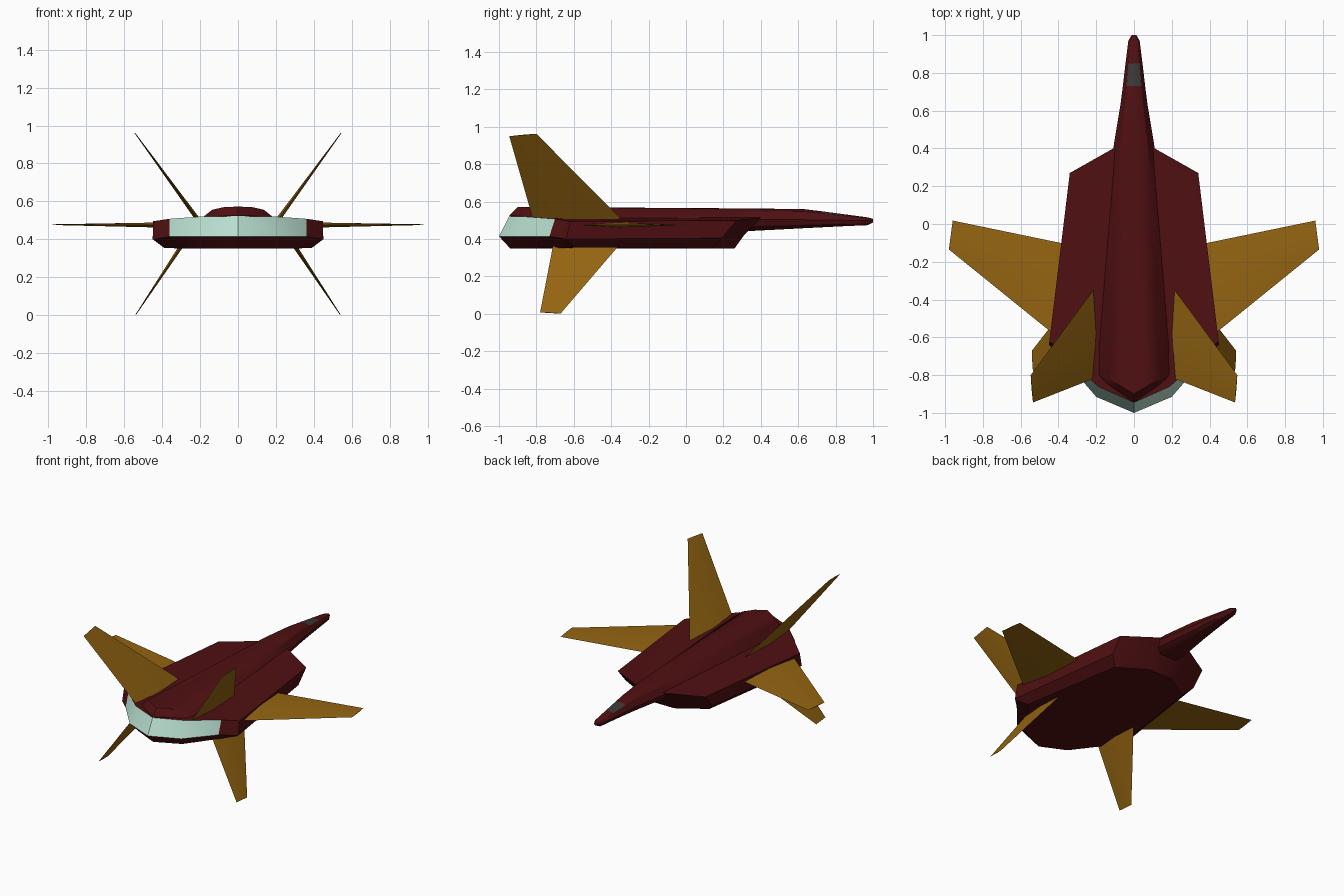
import bpy, bmesh, math
from mathutils import Vector

if "Cube" in bpy.data.objects:
    bpy.data.objects.remove(bpy.data.objects["Cube"])


def material(name, rgb):
    m = bpy.data.materials.new(name)
    m.diffuse_color = (*rgb, 1)
    m.use_nodes = True
    m.node_tree.nodes["Principled BSDF"].inputs["Base Color"].default_value = m.diffuse_color
    return m


RED = material("dark red", (0.08, 0.005, 0.006))
GOLD = material("bronze gold", (0.30, 0.13, 0.006))
PALE = material("pale exhaust", (0.50, 0.76, 0.65))
GREY = material("dark glass", (0.045, 0.04, 0.04))


def skin(name, rows, mats, paint=lambda r, c: 0, closed=False, mirror=True, angle=30):
    """Skin a grid of point rows, build the mirrored half too, and weld."""
    bm = bmesh.new()
    for s in (1, -1):
        grid = [[bm.verts.new((x * s, y, z)) for x, y, z in row] for row in rows]
        n = len(rows[0])
        for r in range(len(rows) - 1):
            for c in range(n if closed else n - 1):
                d = (c + 1) % n
                f = bm.faces.new((grid[r][c], grid[r][d], grid[r + 1][d], grid[r + 1][c]))
                f.material_index = paint(r, c)
        if closed:
            bm.faces.new(grid[0])
            bm.faces.new(grid[-1])
    bmesh.ops.remove_doubles(bm, verts=bm.verts, dist=1e-4)
    bmesh.ops.dissolve_degenerate(bm, edges=bm.edges, dist=1e-5)
    bmesh.ops.recalc_face_normals(bm, faces=bm.faces)
    me = bpy.data.meshes.new(name)
    bm.to_mesh(me)
    bm.free()
    for m in mats:
        me.materials.append(m)
    ob = bpy.data.objects.new(name, me)
    bpy.context.collection.objects.link(ob)
    bpy.ops.object.select_all(action='DESELECT')
    ob.select_set(True)
    bpy.context.view_layer.objects.active = ob
    bpy.ops.object.shade_smooth_by_angle(angle=math.radians(angle))
    return ob


# Broad hull: half outlines from front centre to rear centre, stacked in z
bottom = [(0, .26, .35), (.09, .26, .35), (.28, .14, .35), (.39, -.58, .355),
          (.31, -.68, .352), (.17, -.86, .35), (0, -.94, .35)]
middle = [(0, .31, .42), (.11, .31, .42), (.335, .19, .405), (.45, -.64, .40),
          (.36, -.73, .415), (.20, -.915, .415), (0, -1.0, .415)]
upper = [(0, .40, .515), (.11, .40, .515), (.34, .27, .50), (.448, -.62, .495),
         (.36, -.70, .508), (.19, -.86, .52), (0, -.945, .522)]
hull = [[(0, y, .35) for x, y, z in bottom], bottom, middle, upper,
        [(0, y, .522) for x, y, z in upper]]
# exhaust band is the upper rear wall
skin("hull", hull, [RED, PALE], lambda r, c: 1 if r == 2 and c >= 4 else 0)

# Long spine and nose: half section lofted along y
PROFILE = [(0, 1), (.35, .98), (.68, .78), (1, .1), (.85, -.6), (.5, -1), (0, -1)]
# y, half width, top z, bottom z, chevron slope
SECTIONS = [(1.0, 0, .503, .493, 0), (1.0, .012, .508, .488, 0), (.97, .03, .516, .474, 0),
            (.85, .045, .532, .469, 0), (.73, .059, .548, .463, 0), (.63, .072, .56, .458, 0),
            (.40, .11, .563, .446, 0), (.28, .117, .564, .44, 0), (-.90, .20, .572, .44, .6),
            (-.945, .20, .525, .44, .7), (-.945, 0, .525, .44, .7)]
spine = []
for y, w, top, bot, k in SECTIONS:
    mid = .497
    spine.append([(w * px, y + k * w * px,
                   mid + pz * ((top - mid) if pz > 0 else (mid - bot))) for px, pz in PROFILE])
# cockpit window is the top of one nose segment
skin("spine_and_nose", spine, [RED, GREY], lambda r, c: 1 if r == 3 and c < 2 else 0)


# Thin tapered blades with a diamond section
def blades(name, root_le, root_te, tip_te, tip_le, thick):
    a, b, c, d = map(Vector, (root_le, root_te, tip_te, tip_le))
    n = (b - a).cross(d - a).normalized()

    def section(le, te, t):
        m = (le + te) / 2
        return [tuple(p) for p in (le, m + n * t, te, m - n * t)]
    skin(name, [section(a, b, thick), section(d, c, .002)], [GOLD], closed=True)


blades("wings", (.36, -.106, .475), (.40, -.604, .475), (.98, -.135, .477), (.96, .018, .477), .014)
blades("upper_fins", (.205, -.335, .495), (.205, -.815, .495),
       (.535, -.945, .95), (.547, -.80, .963), .012)
blades("lower_fins", (.295, -.355, .37), (.295, -.71, .37),
       (.535, -.78, .008), (.54, -.67, .002), .011)
